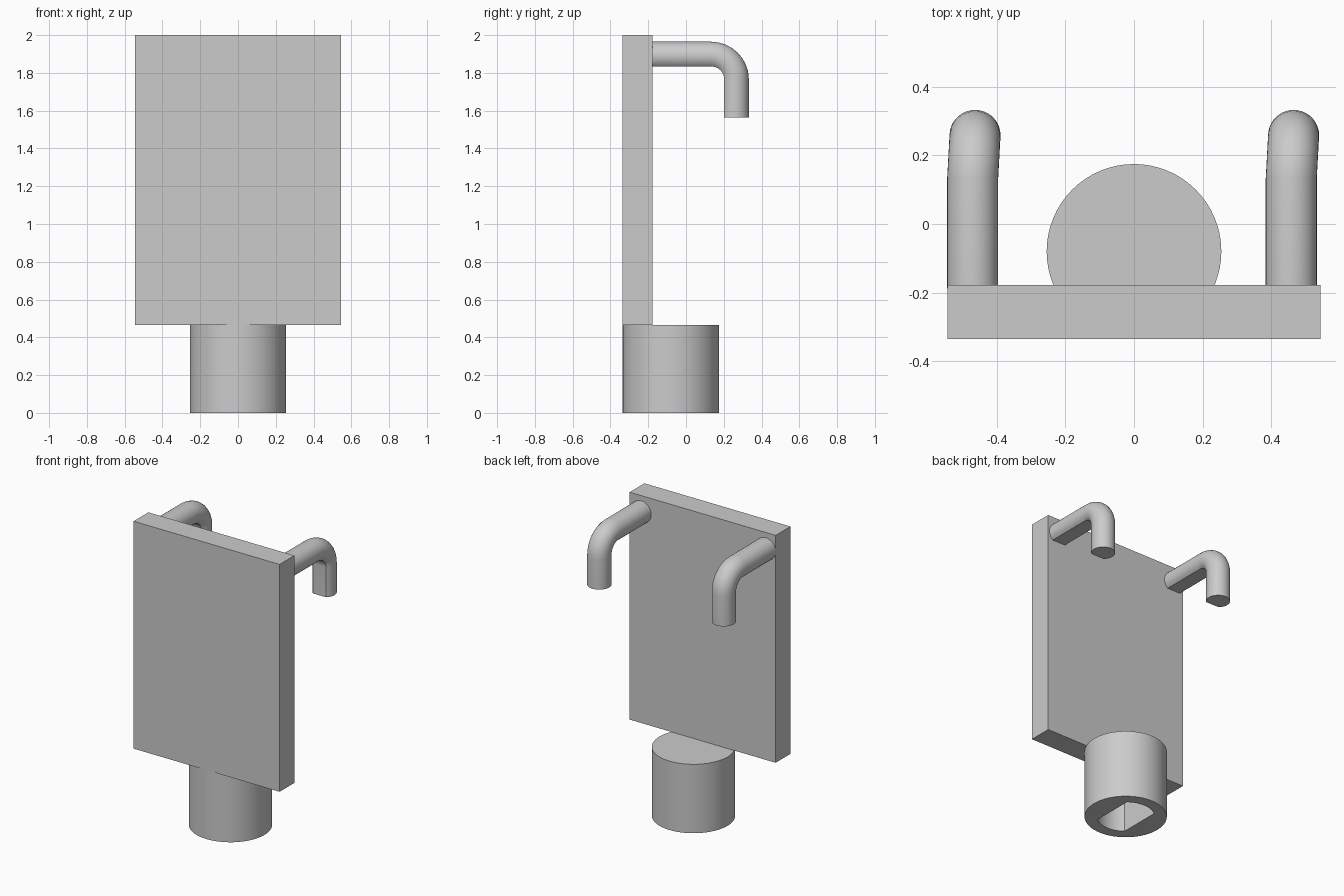
import bpy, bmesh
from math import sin, cos, pi, radians, acos
from mathutils import Vector

cube = bpy.data.objects.get("Cube")
if cube:
    bpy.data.objects.remove(cube, do_unlink=True)

grey = bpy.data.materials.new("plain_grey")
grey.use_nodes = True
colour = (0.6, 0.6, 0.6, 1)
grey.diffuse_color = colour
grey.node_tree.nodes["Principled BSDF"].inputs["Base Color"].default_value = colour


def finish(bm, name, smooth=True):
    bmesh.ops.recalc_face_normals(bm, faces=bm.faces)
    mesh = bpy.data.meshes.new(name)
    bm.to_mesh(mesh)
    bm.free()
    mesh.materials.append(grey)
    obj = bpy.data.objects.new(name, mesh)
    bpy.context.collection.objects.link(obj)
    if smooth:
        bpy.ops.object.select_all(action='DESELECT')
        obj.select_set(True)
        bpy.context.view_layer.objects.active = obj
        bpy.ops.object.shade_smooth_by_angle(angle=radians(35))
    return obj


def loft(bm, rings):
    """Skin a list of equal-length point rings and cap both ends."""
    loops = [[bm.verts.new(p) for p in ring] for ring in rings]
    for a, b in zip(loops, loops[1:]):
        for i in range(len(a)):
            j = (i + 1) % len(a)
            bm.faces.new((a[i], a[j], b[j], b[i]))
    bm.faces.new(loops[0])
    bm.faces.new(loops[-1])


def arc(r, start, end, n):
    return [(r * cos(start + (end - start) * i / n),
             r * sin(start + (end - start) * i / n)) for i in range(n + 1)]


# Flat back plate
W, FRONT, BACK, BASE, TOP = 0.545, -0.335, -0.178, 0.465, 2.0
bm = bmesh.new()
loft(bm, [[(-W, FRONT, z), (W, FRONT, z), (W, BACK, z), (-W, BACK, z)]
          for z in (BASE, TOP)])
finish(bm, "plate", smooth=False)

# Round socket below the plate
R, CY = 0.255, -0.08
bm = bmesh.new()
loft(bm, [[(x, y + CY, z) for x, y in arc(R, 0, 2 * pi, 64)[:-1]]
          for z in (0, BASE)])
socket = finish(bm, "socket", smooth=False)

# Keyed hole with two flat sides, open at the bottom
HOLE_R, HALF = 0.18, 0.11
a = acos(HALF / HOLE_R)
outline = arc(HOLE_R, a, pi - a, 16) + arc(HOLE_R, pi + a, 2 * pi - a, 16)
bm = bmesh.new()
loft(bm, [[(x, y + CY, z) for x, y in outline] for z in (-0.1, 0.38)])
cutter = finish(bm, "hole_cutter", smooth=False)
cut = socket.modifiers.new("keyed_hole", 'BOOLEAN')
cut.object = cutter
cut.solver = 'EXACT'
bpy.context.view_layer.objects.active = socket
bpy.ops.object.modifier_apply(modifier=cut.name)
bpy.data.objects.remove(cutter, do_unlink=True)
bpy.ops.object.select_all(action='DESELECT')
socket.select_set(True)
bpy.ops.object.shade_smooth_by_angle(angle=radians(35))

# Bent hooks: a round bar with a flat on the inside of the bend
BAR, FLAT = 0.0745, 0.056
b = acos(FLAT / BAR)
section = arc(BAR, -pi / 2 + b, 1.5 * pi - b, 28)
AXIS, BEND, BEND_Y, TIP = 1.8905, 0.1255, 0.133, 1.565
# each stop: position, then the outward direction of the section
path = [(BACK - 0.01, AXIS, 0)]
path += [(BEND_Y + BEND * sin(t), AXIS - BEND + BEND * cos(t), t)
         for t in (i * pi / 16 for i in range(9))]
path += [(BEND_Y + BEND, TIP, pi / 2)]
LEAN = 0.007


def hook(name, x0):
    bm = bmesh.new()
    rings = []
    for y, z, t in path:
        out = Vector((0, sin(t), cos(t)))
        centre = Vector((x0 + LEAN * sin(t), y, z))
        rings.append([centre + Vector((u, 0, 0)) + out * v for u, v in section])
    loft(bm, rings)
    finish(bm, name)


hook("right_hook", -0.471)
hook("left_hook", 0.459)
